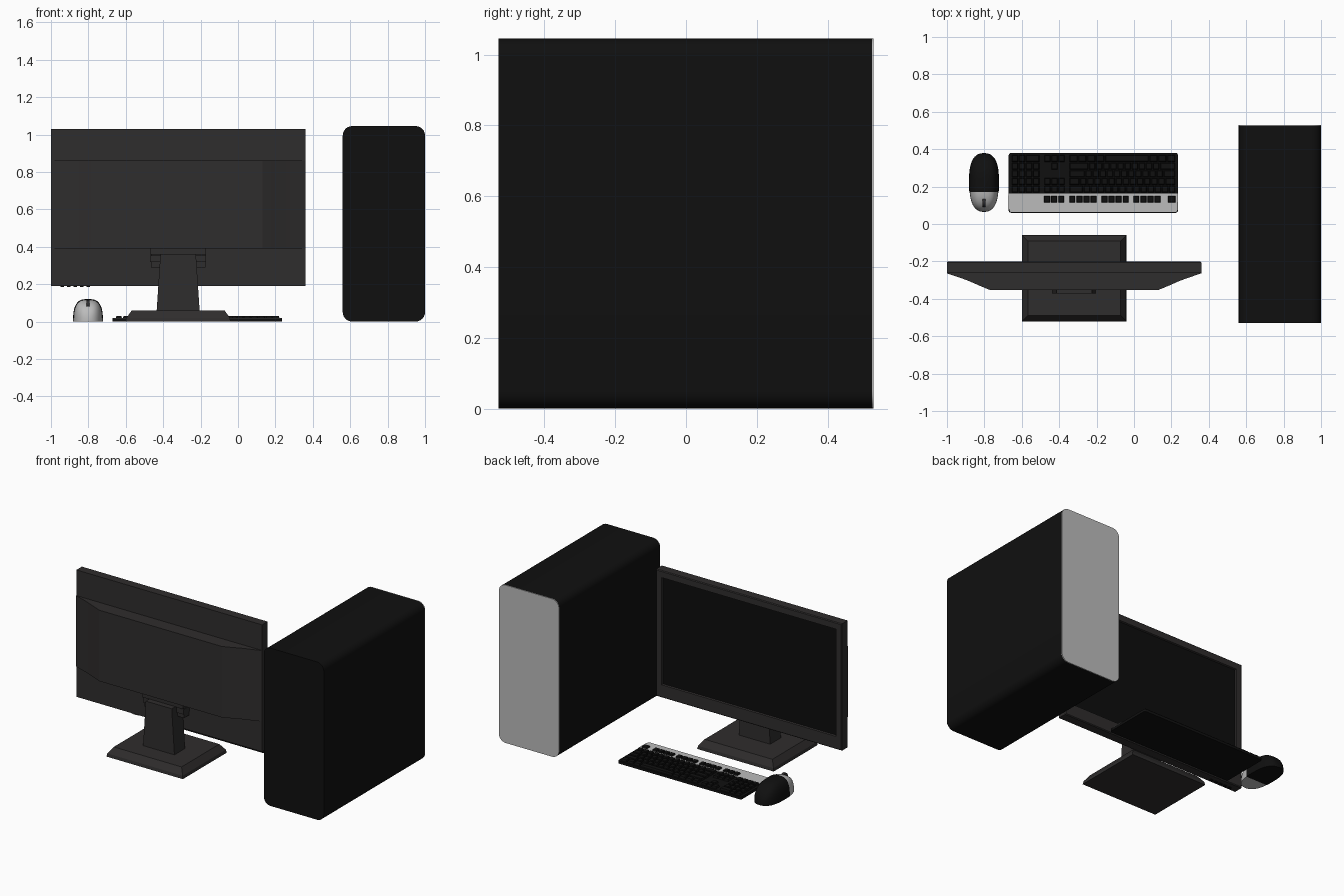
import bpy, bmesh, math

if "Cube" in bpy.data.objects:
    bpy.data.objects.remove(bpy.data.objects["Cube"])


def material(name, rgb):
    m = bpy.data.materials.new(name)
    m.diffuse_color = (*rgb, 1)
    m.use_nodes = True
    m.node_tree.nodes["Principled BSDF"].inputs["Base Color"].default_value = m.diffuse_color
    return m


BLACK = material("black_plastic", (0.005, 0.005, 0.005))
DARK = material("dark_grey_plastic", (0.028, 0.026, 0.026))
GLASS = material("screen_black", (0.004, 0.004, 0.004))
SILVER = material("silver", (0.5, 0.5, 0.5))


def finish(name, bm, mat, smooth=None):
    bmesh.ops.recalc_face_normals(bm, faces=bm.faces[:])
    me = bpy.data.meshes.new(name)
    bm.to_mesh(me)
    bm.free()
    me.materials.append(mat)
    ob = bpy.data.objects.new(name, me)
    bpy.context.collection.objects.link(ob)
    if smooth:
        bpy.ops.object.select_all(action='DESELECT')
        ob.select_set(True)
        bpy.context.view_layer.objects.active = ob
        bpy.ops.object.shade_smooth_by_angle(angle=math.radians(smooth))
    return ob


def loft(bm, rings):
    """Skin equal-length point rings and cap both ends."""
    vs = [[bm.verts.new(p) for p in r] for r in rings]
    n = len(vs[0])
    for a, b in zip(vs, vs[1:]):
        for i in range(n):
            j = (i + 1) % n
            bm.faces.new((a[i], a[j], b[j], b[i]))
    bm.faces.new(vs[0])
    bm.faces.new(vs[-1])


def block(bm, x0, x1, y0, y1, z0, z1, taper=0.0):
    def ring(z, t):
        return [(x0 + t, y0 + t, z), (x1 - t, y0 + t, z), (x1 - t, y1 - t, z), (x0 + t, y1 - t, z)]
    loft(bm, [ring(z0, 0), ring(z1, taper)])


def box(name, mat, *dims, taper=0.0):
    bm = bmesh.new()
    block(bm, *dims, taper=taper)
    return finish(name, bm, mat)


def round_rect(x0, x1, z0, z1, r, seg=6):
    pts = []
    for k, (cx, cz) in enumerate([(x1 - r, z1 - r), (x0 + r, z1 - r), (x0 + r, z0 + r), (x1 - r, z0 + r)]):
        for i in range(seg + 1):
            a = math.pi / 2 * (k + i / seg)
            pts.append((cx + r * math.cos(a), cz + r * math.sin(a)))
    return pts


def prism_y(name, pts, y0, y1, mat, smooth=None):
    bm = bmesh.new()
    loft(bm, [[(x, y, z) for x, z in pts] for y in (y0, y1)])
    return finish(name, bm, mat, smooth)


def prism_z(name, pts, z0, z1, mat, smooth=None):
    bm = bmesh.new()
    loft(bm, [[(x, y, z) for x, y in pts] for z in (z0, z1)])
    return finish(name, bm, mat, smooth)


# Computer tower with silver face
case = round_rect(0.56, 1.0, 0.0, 1.045, 0.05)
prism_y("tower_case", case, -0.53, 0.525, BLACK, 35)
prism_y("tower_front_panel", case, 0.525, 0.53, SILVER, 35)

# Monitor frame with recessed screen
MX0, MX1, MZ0, MZ1 = -1.0, 0.36, 0.19, 1.03
bm = bmesh.new()


def frame_ring(y, side, low, top):
    return [(MX0 + side, y, MZ0 + low), (MX1 - side, y, MZ0 + low),
            (MX1 - side, y, MZ1 - top), (MX0 + side, y, MZ1 - top)]


loft(bm, [frame_ring(-0.262, 0.0, 0.0, 0.0), frame_ring(-0.205, 0.0, 0.0, 0.0),
          frame_ring(-0.2, 0.005, 0.005, 0.005), frame_ring(-0.2, 0.042, 0.085, 0.045),
          frame_ring(-0.21, 0.046, 0.089, 0.049)])
finish("monitor_frame", bm, DARK)
box("screen", GLASS, MX0 + 0.046, MX1 - 0.046, -0.212, -0.209, MZ0 + 0.089, MZ1 - 0.049)

# Monitor back bulge, a mirrored profile
half = [(0.0, -0.255), (0.0, -0.264), (0.03, -0.274), (0.08, -0.291),
        (0.12, -0.306), (0.17, -0.328), (0.23, -0.353)]
bulge = [(MX0 + d, y) for d, y in half] + [(MX1 - d, y) for d, y in reversed(half)]
prism_z("monitor_back", bulge, 0.39, 0.86, DARK, 20)

# Control buttons under the frame
bm = bmesh.new()
for i in range(5):
    x = -0.95 + i * 0.035
    block(bm, x, x + 0.02, -0.25, -0.235, 0.185, 0.192)
finish("monitor_buttons", bm, BLACK)

# Stand base, neck and hinge
bm = bmesh.new()


def base_ring(z, t):
    return [(-0.6 + t, -0.52 + t, z), (-0.04 - t, -0.52 + t, z),
            (-0.04 - t, -0.06 - t, z), (-0.6 + t, -0.06 - t, z)]


loft(bm, [base_ring(0, 0), base_ring(0.02, 0.004), base_ring(0.06, 0.032)])
finish("stand_base", bm, DARK)
prism_y("stand_neck", [(-0.435, 0.055), (-0.205, 0.055), (-0.225, 0.36), (-0.415, 0.36)],
        -0.372, -0.26, DARK)
bm = bmesh.new()
block(bm, -0.47, -0.17, -0.335, -0.258, 0.358, 0.392)
for x0, x1 in ((-0.47, -0.41), (-0.23, -0.17)):
    block(bm, x0, x1, -0.325, -0.258, 0.318, 0.352)
    block(bm, x0 + 0.004, x1 - 0.004, -0.315, -0.258, 0.29, 0.36)
finish("stand_hinge", bm, DARK)

# Keyboard body and silver strip
prism_z("keyboard_body", round_rect(-0.67, 0.235, 0.06, 0.38, 0.012, 3), 0.0, 0.017, BLACK, 35)
prism_z("keyboard_strip", [(-0.66, 0.063), (0.226, 0.063), (0.233, 0.08), (0.235, 0.162),
                           (-0.67, 0.162), (-0.667, 0.08)], 0.015, 0.02, SILVER)

# Keys, laid out from the typist's left (+x)
U, ROW, GAP = 0.038, 0.041, 0.002
bm = bmesh.new()


def key_row(x, y, widths, depth=ROW):
    for w in widths:
        block(bm, x - w * U + GAP, x - GAP, y + GAP, y + depth - GAP, 0.015, 0.03, taper=0.004)
        x -= w * U


main = [[1] * 13 + [2], [1.5] + [1] * 12 + [1.5], [1.75] + [1] * 11 + [2.25],
        [2.25] + [1] * 10 + [2.75], [1.25] * 3 + [6.25] + [1.25] * 4]
for i, widths in enumerate(main):
    y = 0.166 + i * ROW
    key_row(0.223, y, widths)
    key_row(-0.504, y, [2, 1, 1] if i == 4 else [1] * 4)
    if i in (0, 1, 4):
        key_row(-0.368, y, [1] * 3)
    elif i == 3:
        key_row(-0.368 - U, y, [1])
for x, n in ((0.224, 1.2), (0.145, 4), (-0.025, 4), (-0.197, 4), (-0.37, 3)):
    key_row(x, 0.112, [n] if n == 1.2 else [1] * n, 0.042)
finish("keyboard_keys", bm, BLACK)


# Mouse shell, lofted from dome sections along y
def mouse_part(name, t0, t1, mat, grow=0.0):
    bm, rings, steps, n = bmesh.new(), [], 18, 20
    for s in range(steps + 1):
        t = t0 + (t1 - t0) * s / steps
        # ease toward the rounded ends
        t = math.copysign(1 - (1 - abs(t)) ** 1.3, t)
        k = max(1 - abs(t) ** 2.8, 0.0)
        w = 0.078 * max(k, 0.003) ** 0.42 + grow
        h = 0.118 * max(k, 0.003) ** (0.42 if t < 0 else 0.55) + grow
        ring = []
        for i in range(n + 1):
            a = math.pi * i / n
            c, d = math.cos(a), math.sin(a)
            ring.append((-0.802 + w * math.copysign(abs(c) ** 0.65, c),
                         0.222 + 0.157 * t, h * max(d, 0) ** 0.75))
        rings.append(ring)
    loft(bm, rings)
    return finish(name, bm, mat, 40)


mouse_part("mouse_body", -0.26, 0.999, BLACK, 0.002)
mouse_part("mouse_buttons", -0.999, -0.26, SILVER)

# Mouse wheel
bpy.ops.mesh.primitive_cylinder_add(vertices=24, radius=0.026, depth=0.018,
                                    location=(-0.802, 0.118, 0.088), rotation=(0, math.pi / 2, 0))
wheel = bpy.context.object
wheel.name = "mouse_wheel"
wheel.data.materials.append(DARK)
bpy.ops.object.shade_smooth_by_angle()
